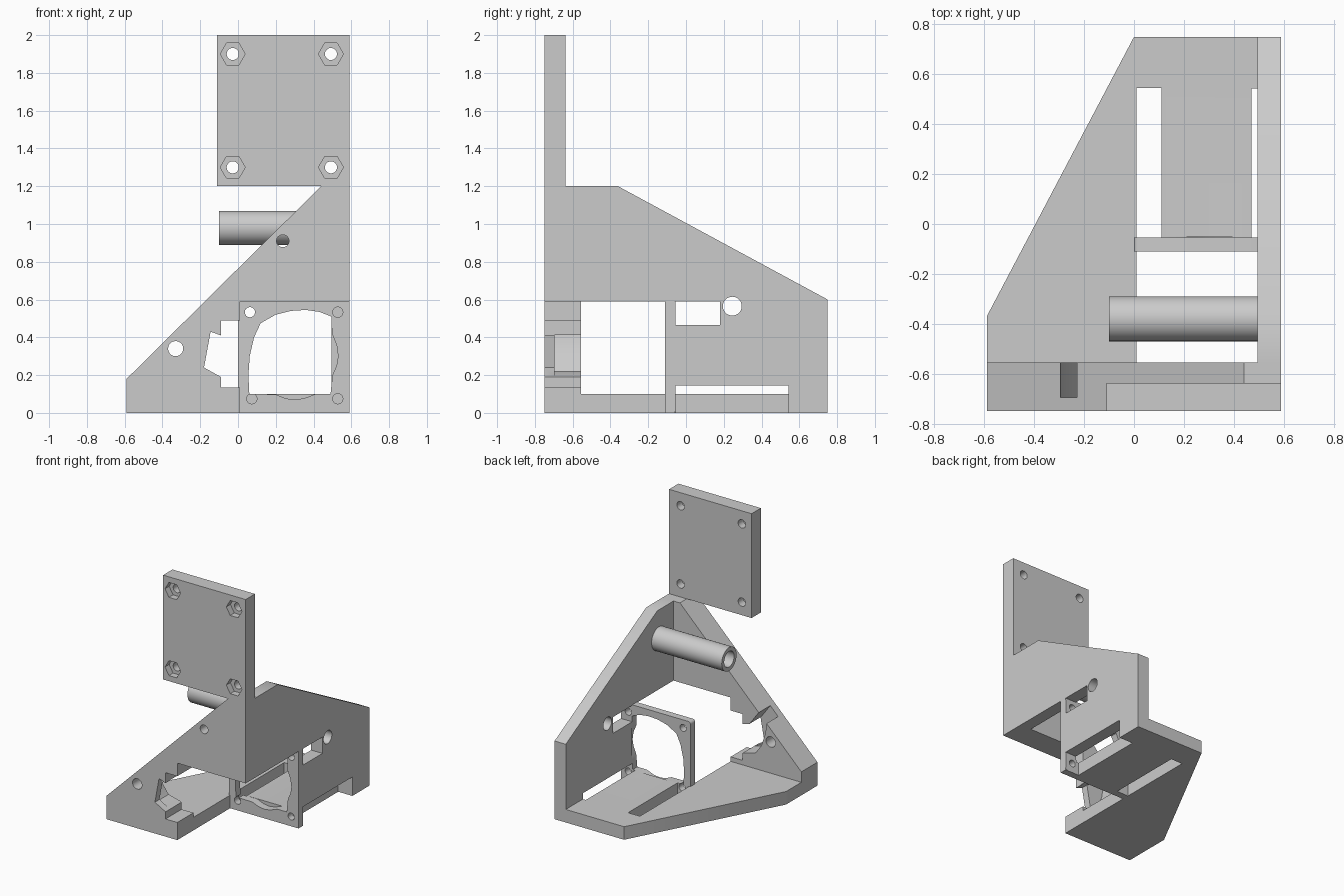
import bpy, bmesh
from math import cos, sin, pi, radians

cube = bpy.data.objects.get("Cube")
if cube:
    bpy.data.objects.remove(cube, do_unlink=True)

grey = bpy.data.materials.new("light_grey")
grey.use_nodes = True
colour = (0.6, 0.6, 0.6, 1)
grey.diffuse_color = colour
grey.node_tree.nodes["Principled BSDF"].inputs["Base Color"].default_value = colour


def prism(name, axis, points, lo, hi):
    """Extrude a 2D profile along an axis."""
    place = {"x": lambda u, v, d: (d, u, v),
             "y": lambda u, v, d: (u, d, v),
             "z": lambda u, v, d: (u, v, d)}[axis]
    bm = bmesh.new()
    ends = [[bm.verts.new(place(u, v, d)) for u, v in points] for d in (lo, hi)]
    bm.faces.new(ends[0])
    bm.faces.new(ends[1][::-1])
    n = len(points)
    for i in range(n):
        j = (i + 1) % n
        bm.faces.new((ends[0][i], ends[0][j], ends[1][j], ends[1][i]))
    bmesh.ops.recalc_face_normals(bm, faces=bm.faces)
    mesh = bpy.data.meshes.new(name)
    bm.to_mesh(mesh)
    bm.free()
    mesh.materials.append(grey)
    obj = bpy.data.objects.new(name, mesh)
    bpy.context.scene.collection.objects.link(obj)
    return obj


def rect(u0, u1, v0, v1):
    return [(u0, v0), (u1, v0), (u1, v1), (u0, v1)]


def circle(u, v, r, n=32):
    return [(u + r * cos(2 * pi * i / n), v + r * sin(2 * pi * i / n)) for i in range(n)]


def combine(target, operation, *tools):
    """Apply boolean tools to the target and remove the tools."""
    for tool in tools:
        mod = target.modifiers.new("combine", "BOOLEAN")
        mod.operation = operation
        mod.solver = "EXACT"
        mod.object = tool
        graph = bpy.context.evaluated_depsgraph_get()
        mesh = bpy.data.meshes.new_from_object(target.evaluated_get(graph))
        target.modifiers.clear()
        target.data = mesh
        bpy.data.objects.remove(tool, do_unlink=True)


# Main body: floor, tall side wall, sloped front plate, upper mounting plate
bracket = prism("bracket", "z", [(-0.59, -0.75), (0.59, -0.75), (0.59, 0.75),
                                 (0, 0.75), (-0.59, -0.37)], 0, 0.1)
combine(bracket, "UNION",
        prism("side_wall", "x", [(-0.75, 0), (0.75, 0), (0.75, 0.6),
                                 (-0.36, 1.2), (-0.75, 1.2)], 0.495, 0.59),
        prism("front_plate", "y", [(-0.59, 0), (0.59, 0), (0.59, 1.2),
                                   (0.44, 1.2), (-0.59, 0.18)], -0.75, -0.555),
        prism("upper_plate", "y", rect(-0.11, 0.59, 1.2, 2), -0.75, -0.637))

# Pockets, slots and openings
notch = [(0.05, 0.135), (-0.09, 0.135), (-0.09, 0.19), (-0.18, 0.24), (-0.145, 0.43),
         (-0.09, 0.41), (-0.09, 0.49), (0.05, 0.49)]
rear_pocket = [(-0.08, 0.19), (-0.2, 0.22), (-0.25, 0.29), (-0.285, 0.39), (-0.295, 0.475),
               (-0.3, 0.6), (-0.23, 0.6), (-0.23, 0.54), (-0.15, 0.43), (-0.08, 0.41)]
combine(bracket, "DIFFERENCE",
        prism("fan_pocket", "y", rect(0.01, 0.7, -0.1, 0.59), -0.9, -0.11),
        prism("notch", "y", notch, -0.9, -0.5),
        prism("rear_pocket", "y", rear_pocket, -0.695, -0.5),
        prism("floor_slot", "z", rect(0.01, 0.11, -0.057, 0.545), -0.1, 0.2),
        prism("wall_slot", "y", rect(0.47, 0.7, -0.1, 0.145), -0.057, 0.543),
        prism("wall_window", "x", rect(-0.057, 0.18, 0.465, 0.59), 0.4, 0.7),
        prism("wall_hole", "x", circle(0.245, 0.565, 0.05), 0.4, 0.7),
        prism("front_hole", "y", circle(-0.33, 0.34, 0.04), -0.9, -0.5),
        prism("upper_front_hole", "y", circle(0.237, 0.91, 0.033), -0.9, -0.5))

# Bolt holes with hexagonal nut recesses
for x in (-0.028, 0.492):
    for z in (1.3, 1.9):
        combine(bracket, "DIFFERENCE",
                prism("bolt_hole", "y", circle(x, z, 0.032, 24), -0.9, -0.6),
                prism("nut_recess", "y", circle(x, z, 0.066, 6), -0.9, -0.7))

# Fan mount frame with rounded corners, bowed opening and screw holes
r = 0.02
frame = []
for k, (u, v) in enumerate(rect(r, 0.588 - r, r, 0.595 - r)):
    for i in range(5):
        a = pi + k * pi / 2 + i * pi / 8
        frame.append((u + r * cos(a), v + r * sin(a)))
opening = [(0.06, 0.1), (0.2, 0.098), (0.25, 0.077), (0.3, 0.07), (0.35, 0.077), (0.41, 0.1),
           (0.49, 0.1), (0.5, 0.2), (0.522, 0.25), (0.53, 0.3), (0.522, 0.36), (0.497, 0.42),
           (0.495, 0.51), (0.43, 0.535), (0.36, 0.545), (0.28, 0.54), (0.2, 0.52),
           (0.12, 0.475), (0.085, 0.4), (0.062, 0.3), (0.055, 0.2)]
combine(bracket, "UNION", prism("fan_frame", "y", frame, -0.11, -0.055))
combine(bracket, "DIFFERENCE", prism("fan_opening", "y", opening, -0.2, -0.05))
for x, z in ((0.063, 0.533), (0.528, 0.533), (0.073, 0.075), (0.528, 0.075)):
    combine(bracket, "DIFFERENCE", prism("screw_hole", "y", circle(x, z, 0.027, 24), -0.2, -0.05))

# Hollow spool tube
combine(bracket, "UNION", prism("spool_tube", "x", circle(-0.38, 0.98, 0.09, 48), -0.1, 0.53))
combine(bracket, "DIFFERENCE", prism("tube_bore", "x", circle(-0.38, 0.98, 0.06, 48), -0.2, 0.49))

bpy.context.view_layer.objects.active = bracket
bracket.select_set(True)
bpy.ops.object.shade_smooth_by_angle(angle=radians(30))
